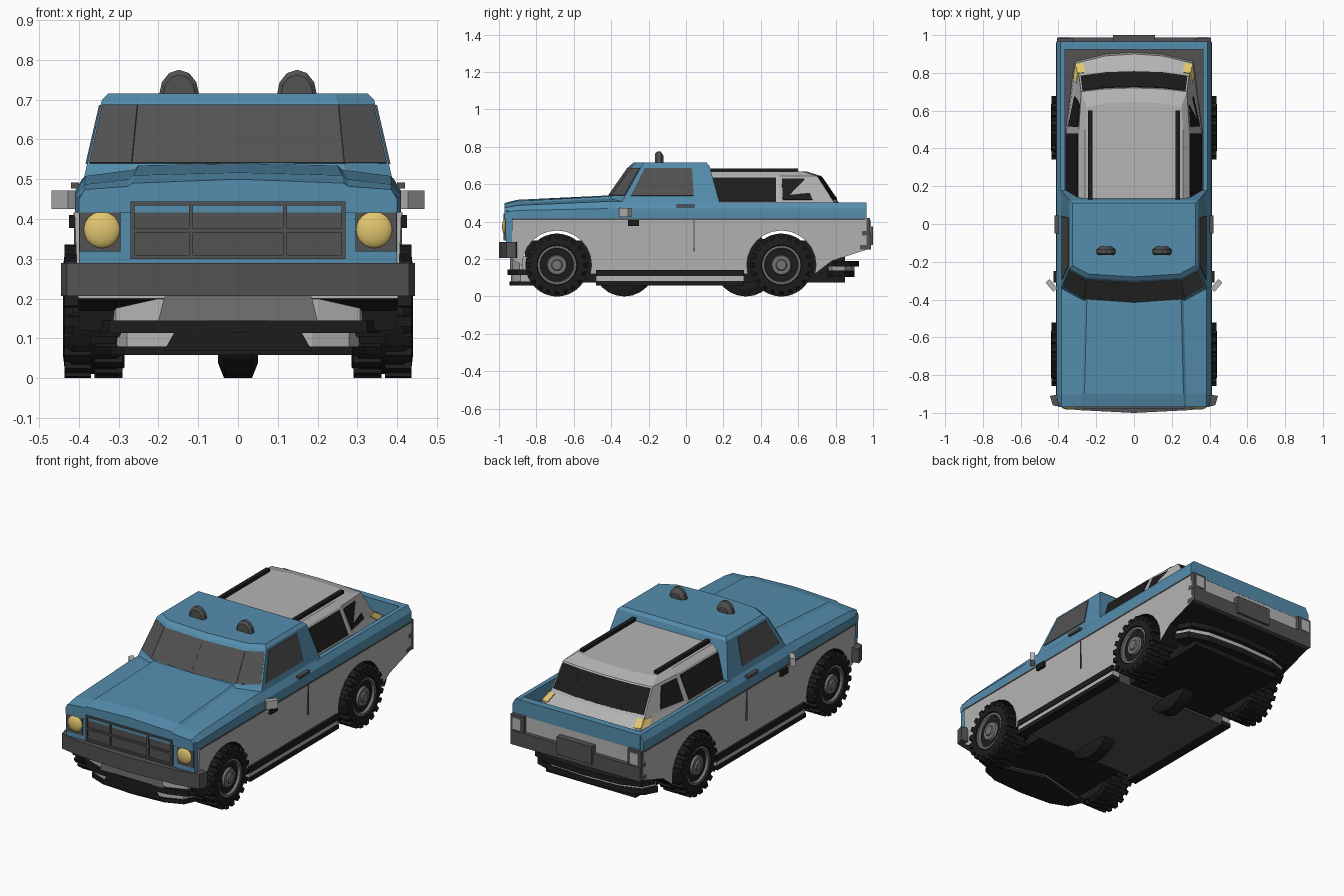
import bpy, bmesh
from math import sin, cos, pi, radians
from mathutils import Vector

cube = bpy.data.objects.get("Cube")
if cube:
    bpy.data.objects.remove(cube, do_unlink=True)


def material(name, r, g, b):
    m = bpy.data.materials.new(name)
    m.use_nodes = True
    m.diffuse_color = (r, g, b, 1)
    bsdf = m.node_tree.nodes["Principled BSDF"]
    bsdf.inputs["Base Color"].default_value = (r, g, b, 1)
    bsdf.inputs["Roughness"].default_value = 0.7
    return m


BLUE = material("blue paint", .09, .27, .42)
LIGHT = material("light grey paint", .46, .46, .46)
MID = material("wheel grey", .17, .17, .17)
DARK = material("dark grey trim", .085, .085, .085)
BLACK = material("black rubber", .012, .012, .012)
YELLOW = material("yellow lamp", .75, .56, .16)


def build(name, verts, faces, *mats, rule=None):
    me = bpy.data.meshes.new(name)
    me.from_pydata([tuple(v) for v in verts], [], faces)
    bm = bmesh.new()
    bm.from_mesh(me)
    bmesh.ops.recalc_face_normals(bm, faces=bm.faces)
    if rule:
        for f in bm.faces:
            f.material_index = rule(f)
    bm.to_mesh(me)
    bm.free()
    for m in mats:
        me.materials.append(m)
    ob = bpy.data.objects.new(name, me)
    bpy.context.collection.objects.link(ob)
    return ob


def loft(name, rings, *mats, rule=None):
    """Skin closed rings of 3D points and cap both ends."""
    n = len(rings[0])
    faces = [tuple(range(n)), tuple(range((len(rings) - 1) * n, len(rings) * n))]
    for r in range(len(rings) - 1):
        for i in range(n):
            j = (i + 1) % n
            faces.append((r * n + i, r * n + j, r * n + n + j, r * n + n + i))
    return build(name, [p for ring in rings for p in ring], faces, *mats, rule=rule)


def mirrored(half):
    return half + [(-x, y) for x, y in reversed(half) if x > 0]


def stack(name, levels, mat):
    """Loft upward through (z, half outline in x and y)."""
    return loft(name, [[(x, y, z) for x, y in mirrored(h)] for z, h in levels], mat)


def along(name, sections, mat):
    """Loft lengthwise through (y, half outline in x and z)."""
    return loft(name, [[(x, y, z) for x, z in mirrored(h)] for y, h in sections], mat)


def box(name, x, y, z, mat):
    return loft(name, [[(x[0], y[0], h), (x[1], y[0], h), (x[1], y[1], h), (x[0], y[1], h)] for h in z], mat)


def pair(name, x, y, z, mat):
    for side, s in (("left", 1), ("right", -1)):
        box(side + "_" + name, (s * x[0], s * x[1]), y, z, mat)


def pane(name, quad, u, v, mat, t=.004):
    """Thin plate lying on part of a four-cornered panel."""
    a, b, c, d = (Vector(p) for p in quad)
    pts = [a.lerp(b, i).lerp(d.lerp(c, i), j) for i, j in
           ((u[0], v[0]), (u[1], v[0]), (u[1], v[1]), (u[0], v[1]))]
    n = (b - a).cross(d - a).normalized() * t
    loft(name, [[p - n for p in pts], [p + n for p in pts]], mat)


def panel(low, high, i, s):
    """Corners of one panel between two levels of a stack."""
    (z0, h0), (z1, h1) = low, high
    return [(s * h[k][0], h[k][1], z) for h, k, z in
            ((h0, i, z0), (h0, i + 1, z0), (h1, i + 1, z1), (h1, i, z1))]


def lathe(name, profile, centre, s, mat, n=24):
    cx, cy, cz = centre
    rings = [[(cx + s * x, cy + r * cos(2 * pi * k / n), cz + r * sin(2 * pi * k / n))
              for k in range(n)] for x, r in profile]
    return loft(name, rings, mat)


# Lower body with wheel arches
AXLES = {"front": -.69, "rear": .51}
R = .168
outline = [(-.93, .2), (-.88, .17)]
for y in AXLES.values():
    outline += [(y - .185 * cos(radians(a)), R + .185 * sin(radians(a))) for a in range(-15, 196, 15)]
outline += [(.78, .19), (.965, .25), (.965, .418), (-.93, .418)]
loft("lower_body", [[(x * (.4 + .04 * (z - .15)), y, z) for y, z in outline] for x in (-1, 1)],
     LIGHT, BLACK, rule=lambda f: int(f.normal.z < -.1 or (abs(f.normal.x) < .5 and f.calc_center_median().z < .3
                                      and abs(f.calc_center_median().y) < .87)))
pair("belt_line", (.405, .413), (-.93, .96), (.409, .417), DARK)
pair("door_seam", (.402, .4125), (.04, .045), (.24, .41), DARK)

# Underside
box("underbody", (-.28, .28), (-.86, .85), (.075, .3), BLACK)
box("floor_plate", (-.395, .395), (-.44, .3), (.065, .15), DARK)
pair("upper_sill", (.36, .414), (-.48, .31), (.11, .142), BLACK)
pair("sill_strip", (.36, .408), (-.48, .31), (.084, .11), LIGHT)
pair("lower_sill", (.36, .414), (-.48, .31), (.06, .084), BLACK)

# Hood, fenders and waist
along("hood_and_fenders", [
    (-.97, [(0, .5), (.265, .49), (.277, .482), (.385, .474), (.4, .45), (.4, .416)]),
    (-.9, [(0, .517), (.262, .51), (.275, .5), (.385, .487), (.41, .46), (.41, .416)]),
    (-.42, [(0, .54), (.25, .535), (.263, .524), (.385, .508), (.41, .47), (.41, .416)]),
    (.18, [(0, .54), (.25, .535), (.263, .524), (.385, .508), (.41, .47), (.41, .416)])], BLUE)
box("front_panel", (-.4, .4), (-.962, -.9), (.285, .46), BLUE)

# Cab with glass
low = (.5, [(0, -.44), (.27, -.42), (.388, -.345), (.388, .18), (0, .18)])
high = (.7, [(0, -.3), (.25, -.285), (.342, -.235), (.342, .125), (0, .125)])
top = (.716, [(0, -.28), (.24, -.265), (.325, -.22), (.325, .11), (0, .11)])
stack("cab", [low, high, top], BLUE)
for s, side in ((1, "left"), (-1, "right")):
    pane(side + "_windshield_centre", panel(low, high, 0, s), (0, 1), (.2, .93), DARK)
    pane(side + "_windshield_corner", panel(low, high, 1, s), (0, .94), (.2, .93), DARK)
    pane(side + "_door_window", panel(low, high, 2, s), (.06, .74), (.19, .93), DARK)
    # Door mirror
    mirror = box(side + "_mirror", (-.032, .032), (-.014, .014), (.425, .472), LIGHT)
    mirror.location = (s * .437, -.325, 0)
    mirror.rotation_euler.z = s * radians(50)
    # Roof lamp: upright half-round pod
    pod = [(.05 * cos(radians(a)), .062 * sin(radians(a))) for a in range(0, 181, 30)]
    loft(side + "_roof_lamp", [[(s * .148 + x * k, y, .713 + z * k) for x, z in pod]
                               for y, k in ((-.165, .8), (-.155, 1), (-.135, 1), (-.12, .6))], DARK)
pair("door_handle", (.4, .42), (-.05, .045), (.477, .492), DARK)
pair("mirror_arm", (.39, .425), (-.31, -.25), (.378, .41), BLACK)

# Cargo bed
rail = [(.41, .416), (.41, .47), (.39, .503), (.365, .503), (.365, .416)]
for s, side in ((1, "left"), (-1, "right")):
    loft(side + "_bed_wall", [[(s * x, y, z) for x, z in rail] for y in (.15, .965)], BLUE)
box("tailgate", (-.39, .39), (.925, .966), (.416, .502), BLUE)
box("bed_floor", (-.37, .37), (.15, .93), (.41, .425), DARK)

# Canopy sitting in the bed
base = (.42, [(0, .1), (.362, .1), (.362, .5), (.315, .86), (.15, .9), (0, .91)])
sill = (.465, [(0, .1), (.36, .1), (.36, .5), (.31, .85), (.15, .89), (0, .9)])
waist = (.505, [(0, .1), (.356, .1), (.355, .5), (.292, .79), (.15, .81), (0, .815)])
eave = (.645, [(0, .1), (.292, .1), (.292, .5), (.28, .7), (.15, .715), (0, .72)])
roof = (.668, [(0, .1), (.26, .1), (.26, .5), (.25, .62), (.14, .64), (0, .645)])
stack("canopy", [base, sill, waist, eave, roof], LIGHT)
for s, side in ((1, "left"), (-1, "right")):
    pane(side + "_canopy_window", panel(waist, eave, 1, s), (.02, .95), (.02, .92), BLACK)
    pane(side + "_canopy_quarter_window", panel(waist, eave, 2, s), (.06, .62), (.08, .88), BLACK)
    pane(side + "_rear_glass_outer", panel(waist, eave, 3, s), (.06, 1), (.1, .95), BLACK)
    pane(side + "_rear_glass_inner", panel(waist, eave, 4, s), (0, 1), (.1, .95), BLACK)
    pane(side + "_canopy_lamp", panel(sill, waist, 2, s), (.82, 1), (.1, .9), YELLOW)
    pane(side + "_canopy_lamp_rear", panel(sill, waist, 3, s), (0, .25), (.1, .9), YELLOW)
pair("roof_rail", (.22, .243), (.12, .6), (.66, .685), BLACK)

# Grille and headlights
box("grille", (-.268, .268), (-.967, -.94), (.303, .442), DARK)
bars = [((-.268, .268), (z, z + .01)) for z in (.3, .366, .434)]
bars += [((x - .005, x + .005), (.3, .444)) for x in (-.265, -.118, .118, .265)]
for k, (x, z) in enumerate(bars):
    box("grille_bar_%d" % k, x, (-.977, -.96), z, DARK)
pair("headlight_frame", (.295, .398), (-.967, -.9), (.318, .432), DARK)
for s, side in ((1, "left"), (-1, "right")):
    bpy.ops.mesh.primitive_uv_sphere_add(segments=20, ring_count=12, radius=.047,
                                         location=(s * .342, -.962, .373))
    lamp = bpy.context.object
    lamp.name = side + "_headlight"
    lamp.scale.y = .45
    lamp.data.materials.append(YELLOW)
    bpy.ops.object.shade_smooth_by_angle()

# Front bumper and lower valance
stack("front_bumper", [(z, [(0, -1), (.3, -.985), (.43, -.96), (.445, -.91), (.38, -.9), (0, -.9)])
                       for z in (.207, .29)], DARK)


def bow(w, y, s):
    """Half outline of a bowed strip; s is -1 at the front, 1 at the rear."""
    return [(0, s * y), (w * .6, s * (y - .012)), (w * .9, s * (y - .05)),
            (w, s * (y - .12)), (0, s * (y - .2))]


def strip(name, w, y, s, z, mat):
    stack(name, [(h, bow(w, y, s)) for h in z], mat)


strip("front_apron", .34, .94, -1, (.14, .215), LIGHT)
strip("front_bar", .36, .955, -1, (.114, .145), BLACK)
strip("front_lower_apron", .31, .935, -1, (.075, .116), LIGHT)
strip("front_lip", .32, .945, -1, (.058, .08), BLACK)
build("apron_insert", [(-.2, -.947, .145), (.2, -.947, .145), (.185, -.947, .205), (-.185, -.947, .205)],
      [(0, 1, 2, 3)], MID)
build("lower_insert", [(-.185, -.95, .07), (.185, -.95, .07), (.16, -.95, .115), (-.16, -.95, .115)],
      [(0, 1, 2, 3)], BLACK)

# Rear bumper, lights and lower valance
box("rear_bumper", (-.405, .405), (.93, .988), (.25, .33), DARK)
box("rear_plate", (-.11, .11), (.96, 1), (.275, .375), DARK)
pair("taillight_frame", (.325, .408), (.94, .985), (.325, .42), DARK)
pair("taillight", (.342, .393), (.97, .99), (.34, .405), LIGHT)
strip("rear_upper_strip", .37, .925, 1, (.16, .19), BLACK)
strip("rear_middle_strip", .36, .9, 1, (.138, .162), LIGHT)
strip("rear_lower_strip", .37, .9, 1, (.105, .14), BLACK)

# Wheels: tyre, tread blocks and hub
TYRE = [(.285, .09), (.285, .14), (.305, .158), (.415, .158), (.436, .142), (.44, .108), (.42, .1)]
HUB = [(.39, .106), (.434, .104), (.434, .092), (.415, .086), (.42, .055), (.432, .05),
       (.432, .03), (.44, .026), (.44, .002)]
for end, y in AXLES.items():
    for s, side in ((1, "left"), (-1, "right")):
        name = end + "_" + side
        lathe(name + "_tyre", TYRE, (0, y, R), s, BLACK)
        lathe(name + "_hub", HUB, (0, y, R), s, MID)
        verts, faces = [], []
        for k in range(40):
            x0, x1 = ((.29, .36), (.37, .436))[k % 2]
            b = len(verts)
            for r, w in ((.14, .1), (R, .075)):
                for x, a in ((x0, -w), (x1, -w), (x1, w), (x0, w)):
                    t = k * pi / 20 + a
                    verts.append((s * x, y + r * cos(t), R + r * sin(t)))
            faces += [tuple(b + i for i in f) for f in
                      ((0, 1, 2, 3), (4, 5, 6, 7), (0, 1, 5, 4), (1, 2, 6, 5), (2, 3, 7, 6), (3, 0, 4, 7))]
        build(name + "_tread", verts, faces, BLACK)

# Narrow centre wheels under the floor
for end, y in (("front", -.33), ("rear", .32)):
    lathe(end + "_centre_wheel", [(-.05, .13), (-.035, R), (.035, R), (.05, .13)], (0, y, R), 1, BLACK)
